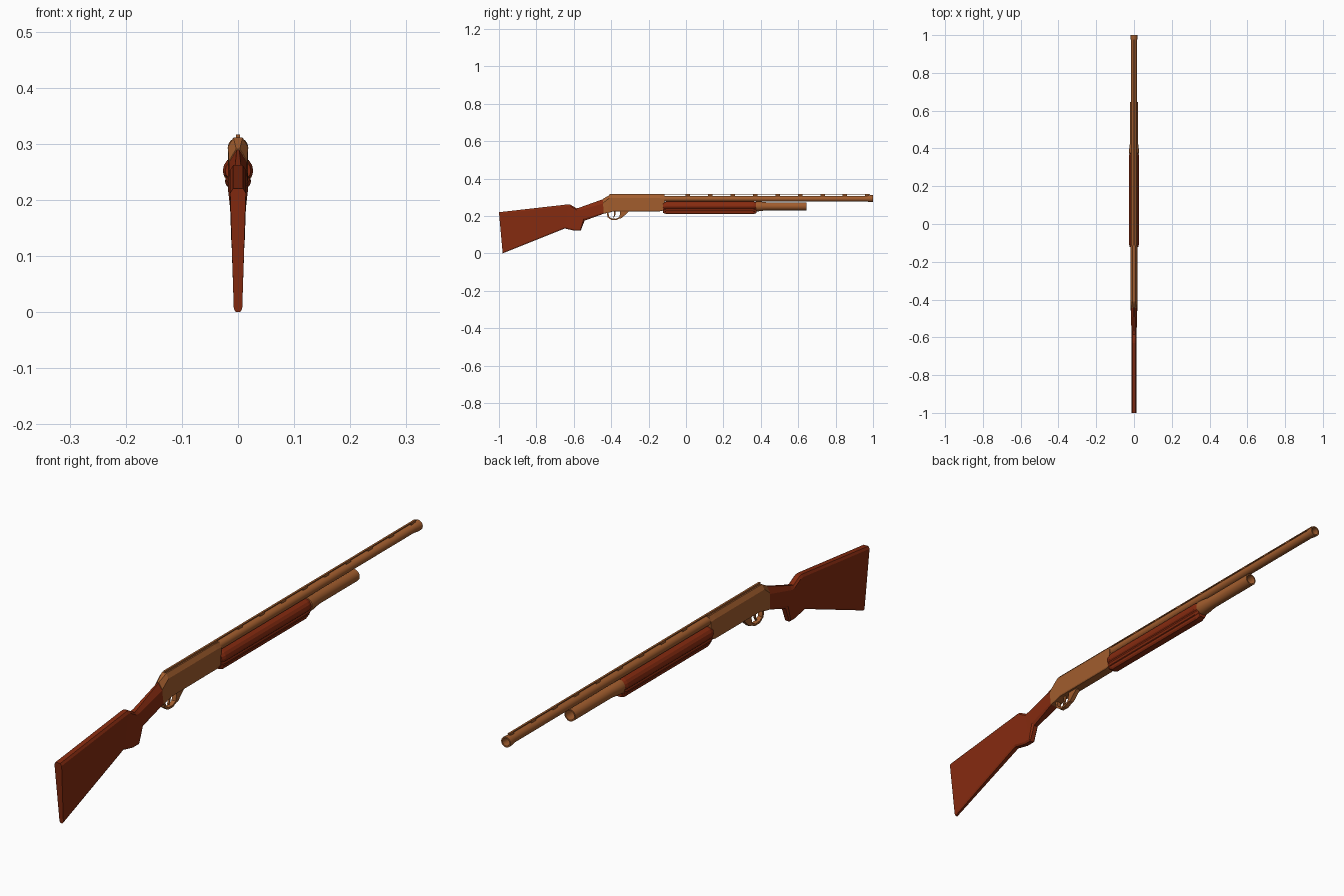
import bpy, bmesh, math

if "Cube" in bpy.data.objects:
    bpy.data.objects.remove(bpy.data.objects["Cube"])


def material(name, rgb):
    m = bpy.data.materials.new(name)
    m.diffuse_color = (*rgb, 1)
    m.use_nodes = True
    m.node_tree.nodes["Principled BSDF"].inputs["Base Color"].default_value = m.diffuse_color
    return m


WOOD = material("red_wood", (0.24, 0.024, 0.005))
METAL = material("brown_metal", (0.36, 0.11, 0.027))


def loft(name, rings, mat, smooth=None, cap=True):
    """Skin a list of equal-length closed rings into one mesh object."""
    bm = bmesh.new()
    vs = [[bm.verts.new(p) for p in r] for r in rings]
    n = len(rings[0])
    for a, b in zip(vs, vs[1:]):
        for i in range(n):
            j = (i + 1) % n
            bm.faces.new((a[i], a[j], b[j], b[i]))
    if cap:
        bm.faces.new(vs[0])
        bm.faces.new(vs[-1])
    bmesh.ops.recalc_face_normals(bm, faces=bm.faces)
    me = bpy.data.meshes.new(name)
    bm.to_mesh(me)
    bm.free()
    me.materials.append(mat)
    ob = bpy.data.objects.new(name, me)
    bpy.context.collection.objects.link(ob)
    if smooth:
        bpy.ops.object.select_all(action='DESELECT')
        ob.select_set(True)
        bpy.context.view_layer.objects.active = ob
        bpy.ops.object.shade_smooth_by_angle(angle=math.radians(smooth))
    return ob


def turned(name, profile, z, mat, sides=16):
    """Revolve (y, radius) points about a lengthwise axis at height z."""
    rings = [[(r * math.sin(math.tau * k / sides), y, z + r * math.cos(math.tau * k / sides))
              for k in range(sides)] for y, r in profile]
    return loft(name, rings, mat, 35)


def slab(name, outline, half, mat):
    """Extrude a (y, z) outline sideways."""
    return loft(name, [[(x, y, z) for y, z in outline] for x in (-half, half)], mat)


def section(top, bot, wt, wb, ct, cb):
    """Eight-sided chamfered ring between a top and a bottom (y, z) point."""
    h = top[1] - bot[1]
    right = [(wt - ct * .6, 0), (wt, ct / h), (wb, 1 - cb / h), (wb - cb * .6, 1)]
    pts = [(x, top[0] + (bot[0] - top[0]) * t, top[1] - h * t) for x, t in right]
    return pts + [(-x, y, z) for x, y, z in reversed(pts)]


# shoulder stock with grip and wrist
loft("stock", [
    section((-1.0, .22), (-.98, 0), .014, .0075, .008, .006),
    section((-.63, .262), (-.648, .133), .014, .012, .009, .007),
    section((-.618, .26), (-.595, .121), .014, .012, .009, .007),
    section((-.585, .241), (-.563, .121), .014, .012, .009, .007),
    section((-.572, .244), (-.542, .175), .014, .014, .012, .010),
    section((-.44, .291), (-.44, .212), .0165, .0178, .024, .006)], WOOD)

# receiver
loft("receiver", [
    section((-.445, .291), (-.44, .212), .0165, .0178, .022, .004),
    section((-.41, .311), (-.415, .217), .0178, .0178, .016, .004),
    section((-.40, .311), (-.39, .224), .0178, .0178, .016, .004),
    section((-.14, .311), (-.14, .225), .0178, .0178, .016, .004),
    section((-.115, .309), (-.115, .230), .0172, .0172, .016, .004)], METAL)

# trigger guard: bent strip plus its solid front foot
path = [(-.425, .222), (-.419, .193), (-.400, .179), (-.372, .178), (-.350, .189), (-.343, .226)]
inner = [(-.416, .222), (-.411, .196), (-.397, .186), (-.375, .185), (-.357, .193), (-.350, .226)]
loft("trigger_guard", [[(-.008, *a), (.008, *a), (.008, *b), (-.008, *b)]
                       for a, b in zip(path, inner)], METAL)
slab("guard_front", [(-.352, .228), (-.352, .187), (-.343, .189), (-.308, .222), (-.308, .228)], .008, METAL)
slab("trigger", [(-.386, .226), (-.384, .206), (-.390, .192), (-.386, .191), (-.378, .206), (-.376, .226)],
     .003, METAL)

# barrel with hollow, flared muzzle
turned("barrel", [(-.40, .0155), (.965, .0155), (.985, .0185), (1.0, .0185),
                  (1.0, .0135), (.90, .0135)], .2925, METAL)

# raised sighting rib on posts
slab("rib", [(-.41, .3135), (.985, .3135), (.985, .3168), (-.41, .3168)], .0035, METAL)
slab("rib_base", [(-.41, .305), (-.115, .305), (-.115, .314), (-.41, .314)], .0035, METAL)
for i in range(9):
    y = .01 + i * .12
    slab("rib_post", [(y - .012, .305), (y + .012, .305), (y + .012, .314), (y - .012, .314)], .003, METAL)

# magazine tube with tapered collar and open end
turned("magazine_tube", [(-.12, .0205), (.37, .0205), (.375, .0265), (.39, .0265), (.43, .0215),
                         (.645, .0215), (.645, .017), (.56, .017)], .2515, METAL)

# sliding fore-end with lengthwise grooves
half = [(.010, .0255), (.019, .020), (.025, .011), (.027, .001), (.0255, -.007), (.0215, -.011),
        (.0235, -.018), (.0205, -.026), (.0175, -.028), (.0165, -.035), (.012, -.041)]
loop = half + [(-x, z) for x, z in reversed(half)]
loft("fore_end", [[(x * s, y, .251 + z * s) for x, z in loop]
                  for y, s in ((-.122, .84), (-.105, 1), (.36, 1), (.377, .86))], WOOD)
